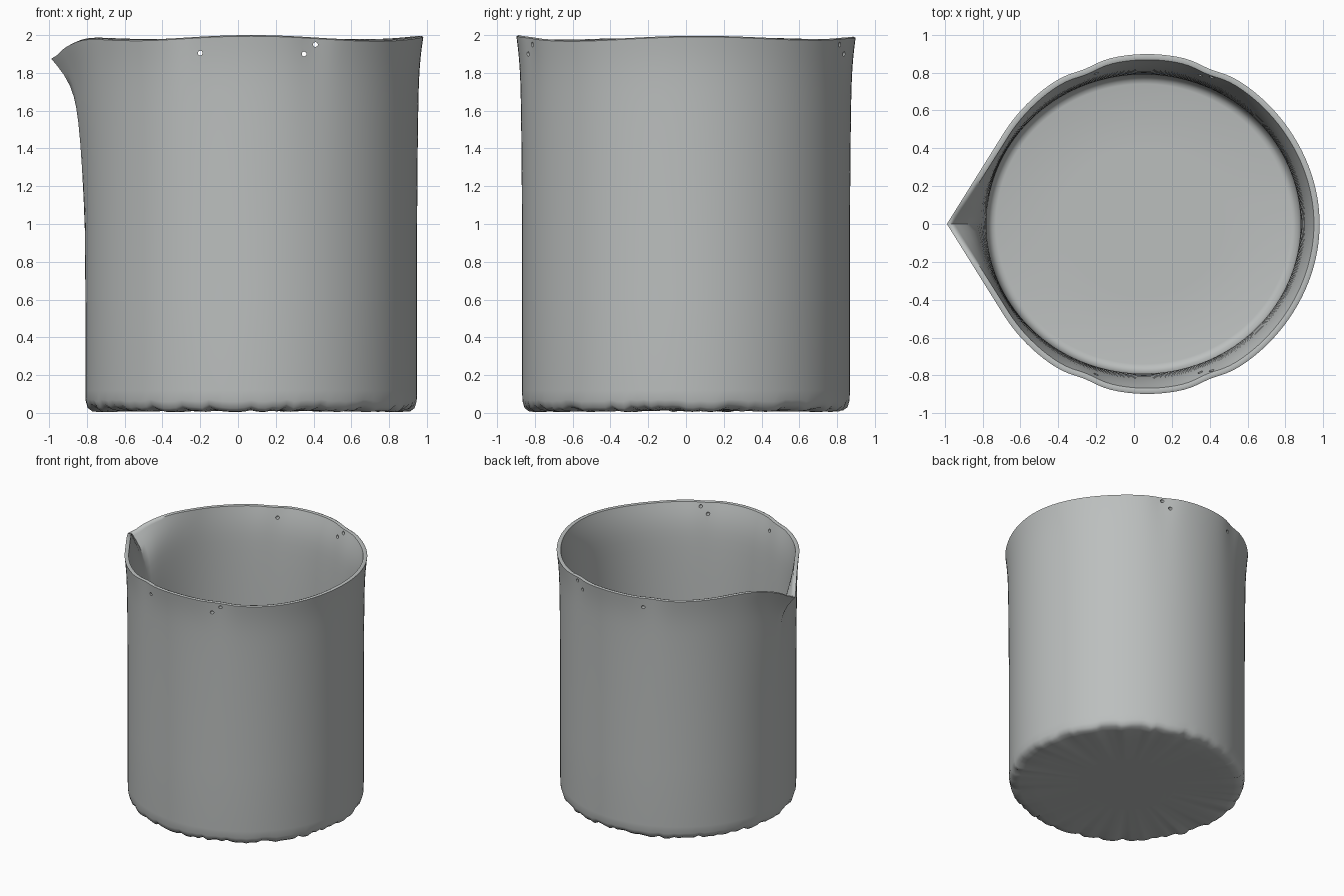
import bpy, bmesh, random
from math import cos, sin, pi, radians, exp
from mathutils import Matrix

random.seed(4)
cube = bpy.data.objects.get("Cube")
if cube:
    bpy.data.objects.remove(cube)

SIDES = 144
CENTRE = 0.07
SPOUT_HALF = radians(32)

# one flat grey for the whole vessel
grey = bpy.data.materials.new("plain grey")
grey.use_nodes = True
colour = (0.5, 0.52, 0.515, 1)
grey.diffuse_color = colour
grey.node_tree.nodes["Principled BSDF"].inputs["Base Color"].default_value = colour


def bump(value, centre, width):
    return exp(-((value - centre) / width) ** 2)


def from_spout(angle):
    return abs(abs((angle + pi) % (2 * pi) - pi) - pi)


def rim_radius(angle):
    """Round lip whose two sides run straight to the pointed spout."""
    away = from_spout(angle)
    if away < SPOUT_HALF:
        return 0.898 / cos(SPOUT_HALF - away)
    dent = bump(away, radians(68), 0.1) + bump(away, radians(112), 0.1)
    return 0.898 + 0.013 * bump(away, pi, 0.5) - 0.015 * dent


def rim_height(angle):
    away = from_spout(angle)
    wave = 0.01 * cos(4 * away) + 0.004 * sin(3 * angle)
    drop = 0.065 * bump(away, 0, 0.2) + 0.04 * bump(away, 0, 0.07)
    return 1.986 + wave * min(1, away) - drop


# flare: (share of height, share of the way out to the lip)
FLARE = [(0.06, 0), (0.3, 0), (0.5, 0.01), (0.6, 0.05), (0.69, 0.1), (0.76, 0.15),
         (0.82, 0.21), (0.86, 0.27), (0.89, 0.34), (0.92, 0.45), (0.95, 0.62),
         (0.975, 0.81), (0.99, 0.94)]
# base: (inset from the wall, height, roughness)
BASE = [(0.5, 0.012, 0), (0.2, 0.012, 0.003), (0.08, 0.012, 0.008),
        (0.035, 0.018, 0.012), (0.012, 0.035, 0.012), (0.002, 0.065, 0.006)]
# floor: (inset from the inner wall, height)
FLOOR = [(0.0, 0.14), (0.012, 0.1), (0.03, 0.08), (0.05, 0.075), (0.4, 0.075)]

bm = bmesh.new()
angles = [2 * pi * i / SIDES for i in range(SIDES)]
wobble = [random.uniform(-1, 1) for a in angles]
rings = []


def add_ring(place):
    rings.append([bm.verts.new(place(a, wobble[i])) for i, a in enumerate(angles)])


def outer(a, w, share, out):
    rim = rim_radius(a)
    rx, ry = 0.878 + (rim - 0.878) * out, 0.868 + (rim - 0.868) * out
    return (CENTRE + rx * cos(a), ry * sin(a), rim_height(a) * share)


def inner(a, w, share, out):
    rim = rim_radius(a) - 0.03
    rx, ry = 0.83 + (rim - 0.83) * out, 0.79 + (rim - 0.79) * out
    cx = 0.05 + 0.02 * out
    return (cx + rx * cos(a), ry * sin(a), rim_height(a) * share)


# outside: rough base, wall, lip
for inset, z, rough in BASE:
    add_ring(lambda a, w: (CENTRE + (0.878 - inset) * cos(a),
                           (0.868 - inset) * sin(a), z + rough * w))
for share, out in FLARE:
    add_ring(lambda a, w: outer(a, w, share, out))
add_ring(lambda a, w: outer(a, w, 0.997, 1))
add_ring(lambda a, w: (CENTRE + (rim_radius(a) - 0.012) * cos(a),
                       (rim_radius(a) - 0.012) * sin(a), rim_height(a)))
# inside: wall down to the rounded floor
add_ring(lambda a, w: inner(a, w, 0.997, 1))
for share, out in reversed(FLARE[1:]):
    add_ring(lambda a, w: inner(a, w, share, out))
for inset, z in FLOOR:
    add_ring(lambda a, w: (0.05 + (0.83 - inset) * cos(a),
                           (0.79 - inset) * sin(a), z))

for low, high in zip(rings, rings[1:]):
    for i in range(SIDES):
        j = (i + 1) % SIDES
        bm.faces.new((low[i], low[j], high[j], high[i]))
bm.faces.new(reversed(rings[0]))
bm.faces.new(rings[-1])
bmesh.ops.recalc_face_normals(bm, faces=bm.faces)
mesh = bpy.data.meshes.new("beaker")
bm.to_mesh(mesh)
bm.free()
beaker = bpy.data.objects.new("beaker", mesh)
bpy.context.collection.objects.link(beaker)
mesh.materials.append(grey)

# small holes pierced through the wall just under the lip
holes = bmesh.new()
for x, z in ((-0.2, 1.905), (0.35, 1.9), (0.41, 1.95)):
    for side in (-1, 1):
        bmesh.ops.create_cone(
            holes, cap_ends=True, segments=10, radius1=0.013, radius2=0.013, depth=0.5,
            matrix=Matrix.Translation((x, side * 0.83, z)) @ Matrix.Rotation(pi / 2, 4, "X"))
hole_mesh = bpy.data.meshes.new("hole_cutter")
holes.to_mesh(hole_mesh)
holes.free()
hole_mesh.materials.append(grey)
cutter = bpy.data.objects.new("hole_cutter", hole_mesh)
bpy.context.collection.objects.link(cutter)
cutter.hide_render = True
cut = beaker.modifiers.new("holes", "BOOLEAN")
cut.operation = "DIFFERENCE"
cut.solver = "EXACT"
cut.object = cutter

bpy.ops.object.select_all(action="DESELECT")
beaker.select_set(True)
bpy.context.view_layer.objects.active = beaker
bpy.ops.object.modifier_apply(modifier=cut.name)
bpy.data.objects.remove(cutter)
bpy.ops.object.shade_smooth_by_angle(angle=radians(50))
